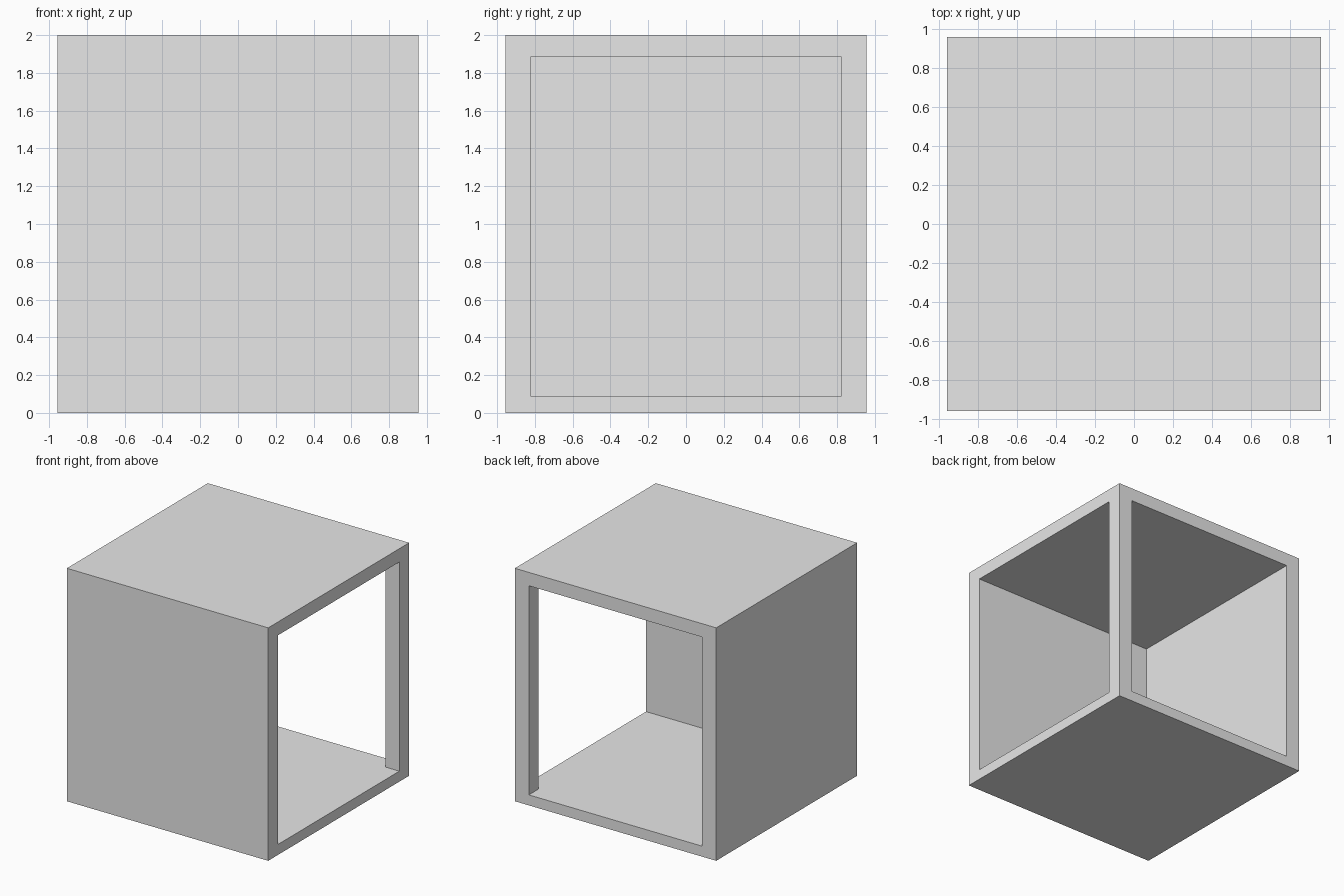
import bpy
import bmesh

HALF = 0.956            # outer half width
INNER = 0.823           # inner half width
FLOOR, CEILING, TOP = 0.09, 1.885, 2.0
OUT = 1.3               # cutter reach beyond the shell

default = bpy.data.objects.get("Cube")
if default:
    bpy.data.objects.remove(default, do_unlink=True)


def make_material(name, value):
    mat = bpy.data.materials.new(name)
    mat.use_nodes = True
    colour = (value, value, value, 1.0)
    mat.diffuse_color = colour
    mat.node_tree.nodes["Principled BSDF"].inputs["Base Color"].default_value = colour
    return mat


def make_prism(name, outline, bottom, top, mat):
    """Extrude a flat outline straight up."""
    mesh = bpy.data.meshes.new(name)
    bm = bmesh.new()
    base = bm.faces.new([bm.verts.new((x, y, bottom)) for x, y in outline])
    grown = bmesh.ops.extrude_face_region(bm, geom=[base])["geom"]
    verts = [g for g in grown if isinstance(g, bmesh.types.BMVert)]
    bmesh.ops.translate(bm, verts=verts, vec=(0, 0, top - bottom))
    bmesh.ops.recalc_face_normals(bm, faces=bm.faces)
    bm.to_mesh(mesh)
    bm.free()
    mesh.materials.append(mat)
    obj = bpy.data.objects.new(name, mesh)
    bpy.context.collection.objects.link(obj)
    return obj


grey = make_material("light_grey", 0.8)

# Solid outer block
square = [(-HALF, -HALF), (HALF, -HALF), (HALF, HALF), (-HALF, HALF)]
shell = make_prism("open_box_shell", square, 0, TOP, grey)

# Hollow open to the left and back, leaving a corner post between the openings
hollow = [(-INNER, -INNER), (OUT, -INNER), (OUT, INNER),
          (INNER, INNER), (INNER, OUT), (-INNER, OUT)]
cutter = make_prism("hollow_cutter", hollow, FLOOR, CEILING, grey)
cutter.hide_render = True

cut = shell.modifiers.new("hollow", "BOOLEAN")
cut.operation = "DIFFERENCE"
cut.solver = "EXACT"
cut.object = cutter

# Bake the cut and drop the helper
bpy.context.view_layer.update()
graph = bpy.context.evaluated_depsgraph_get()
baked = bpy.data.meshes.new_from_object(shell.evaluated_get(graph))
shell.modifiers.clear()
shell.data = baked
bpy.data.objects.remove(cutter, do_unlink=True)
